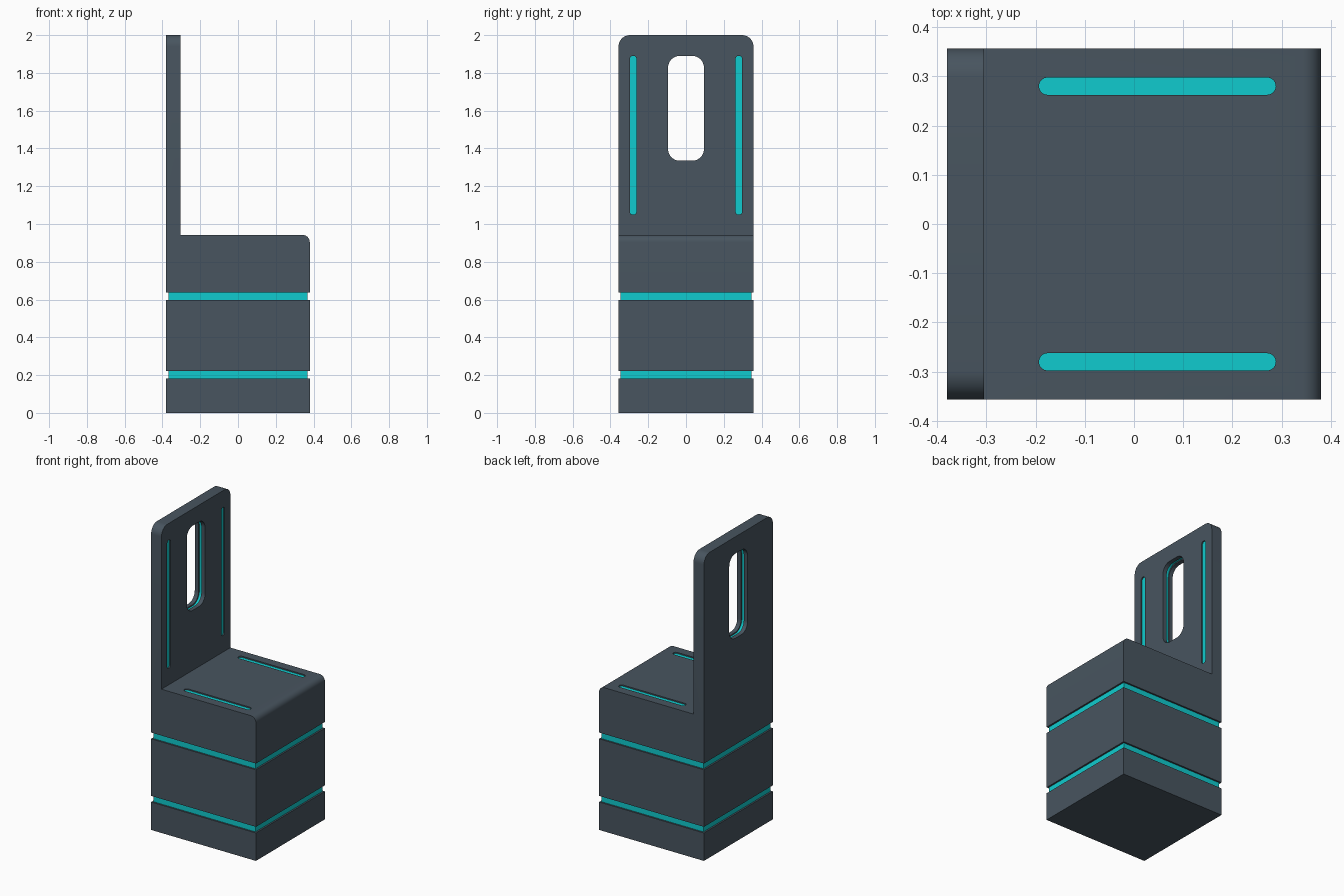
import bpy, bmesh
from math import sin, cos, pi

if "Cube" in bpy.data.objects:
    bpy.data.objects.remove(bpy.data.objects["Cube"])

HX, HY = 0.38, 0.357            # half depth and half width
SEAT_Z, BACK_X = 0.942, -0.305  # seat height, front face of the backrest


def material(name, rgb):
    m = bpy.data.materials.new(name)
    m.diffuse_color = (*rgb, 1)
    m.use_nodes = True
    m.node_tree.nodes["Principled BSDF"].inputs["Base Color"].default_value = m.diffuse_color
    return m


SLATE = material("slate", (0.065, 0.09, 0.115))
CYAN = material("cyan", (0.005, 0.6, 0.62))


def make_object(name, bm, mat):
    bmesh.ops.recalc_face_normals(bm, faces=bm.faces)
    me = bpy.data.meshes.new(name)
    bm.to_mesh(me)
    bm.free()
    me.materials.append(mat)
    ob = bpy.data.objects.new(name, me)
    bpy.context.collection.objects.link(ob)
    return ob


def extrude(bm, points, vec):
    face = bm.faces.new([bm.verts.new(p) for p in points])
    new = bmesh.ops.extrude_face_region(bm, geom=[face])["geom"]
    bmesh.ops.translate(bm, vec=vec, verts=[g for g in new if isinstance(g, bmesh.types.BMVert)])


def box(name, hx, hy, z0, z1, mat):
    bm = bmesh.new()
    extrude(bm, [(-hx, -hy, z0), (hx, -hy, z0), (hx, hy, z0), (-hx, hy, z0)], (0, 0, z1 - z0))
    return make_object(name, bm, mat)


def slot(name, axis, u0, u1, v0, v1, r, a, b, mat=CYAN, n=8):
    """Rounded rectangle extruded from a to b along axis x (u=y, v=z) or z (u=x, v=y)."""
    pts = []
    for i, (cu, cv) in enumerate([(u1 - r, v1 - r), (u0 + r, v1 - r), (u0 + r, v0 + r), (u1 - r, v0 + r)]):
        for k in range(n + 1):
            t = (i + k / n) * pi / 2
            u, v = cu + r * cos(t), cv + r * sin(t)
            pts.append((a, u, v) if axis == "x" else (u, v, a))
    bm = bmesh.new()
    extrude(bm, pts, (b - a, 0, 0) if axis == "x" else (0, 0, b - a))
    return make_object(name, bm, mat)


def cut(ob, cutter):
    mod = ob.modifiers.new("cut", "BOOLEAN")
    mod.operation, mod.solver, mod.object = "DIFFERENCE", "EXACT", cutter
    bpy.context.view_layer.objects.active = ob
    bpy.ops.object.modifier_apply(modifier=mod.name)
    bpy.data.objects.remove(cutter)


# Base blocks separated by glowing recessed bands
box("base_block", HX, HY, 0, 0.183, SLATE)
box("middle_block", HX, HY, 0.223, 0.597, SLATE)
for name, z0, z1 in [("lower_band", 0.183, 0.223), ("upper_band", 0.597, 0.638)]:
    box(name, HX - 0.011, HY - 0.011, z0, z1, CYAN)

# Seat and backrest as one L profile with rounded top corners and front edge
bm = bmesh.new()
profile = [(-HX, 0.638), (HX, 0.638), (HX, SEAT_Z), (BACK_X, SEAT_Z), (BACK_X, 2), (-HX, 2)]
extrude(bm, [(x, -HY, z) for x, z in profile], (0, 2 * HY, 0))


def bevel_edges(test, offset):
    edges = [e for e in bm.edges if all(test(v.co) for v in e.verts)]
    bmesh.ops.bevel(bm, geom=edges, offset=offset, segments=8, profile=0.5, affect="EDGES")


bevel_edges(lambda c: c.x > HX - 1e-4 and abs(c.z - SEAT_Z) < 1e-4, 0.038)
for s in (-1, 1):
    bevel_edges(lambda c: c.z > 1.9999 and c.y * s > HY - 1e-4, 0.06)
body = make_object("seat_and_backrest", bm, SLATE)


# Handle hole with a glowing groove inside its wall
def hole(name, grow, a, b):
    return slot(name, "x", -0.095 - grow, 0.095 + grow, 1.335 - grow, 1.89 + grow, 0.062 + grow, a, b)


MID = (BACK_X - HX) / 2
cut(body, hole("hole_cutter", 0, -0.5, -0.2))
cut(body, hole("groove_cutter", 0.01, MID - 0.01, MID + 0.01))
ring = hole("handle_glow_ring", 0.012, MID - 0.01, MID + 0.01)
cut(ring, hole("ring_cutter", 0.008, -0.5, -0.2))

# Recessed light strips on the seat and the backrest, mirrored left and right
for side, s in (("left", 1), ("right", -1)):
    y0, y1 = s * 0.28 - 0.0175, s * 0.28 + 0.0175
    seat = ("z", -0.193, 0.288, y0, y1, 0.0174)
    back = ("x", y0, y1, 1.05, 1.89, 0.0155)
    cut(body, slot("pocket", *seat, SEAT_Z - 0.01, SEAT_Z + 0.05))
    slot(f"seat_strip_{side}", *seat, SEAT_Z - 0.012, SEAT_Z - 0.008)
    cut(body, slot("pocket", *back, BACK_X - 0.01, BACK_X + 0.05))
    slot(f"backrest_strip_{side}", *back, BACK_X - 0.012, BACK_X - 0.008)

# Smooth the rounded edges, keep the rest sharp
for ob in list(bpy.data.objects):
    bpy.ops.object.select_all(action="DESELECT")
    ob.select_set(True)
    bpy.context.view_layer.objects.active = ob
    bpy.ops.object.shade_smooth_by_angle(angle=pi / 6)
